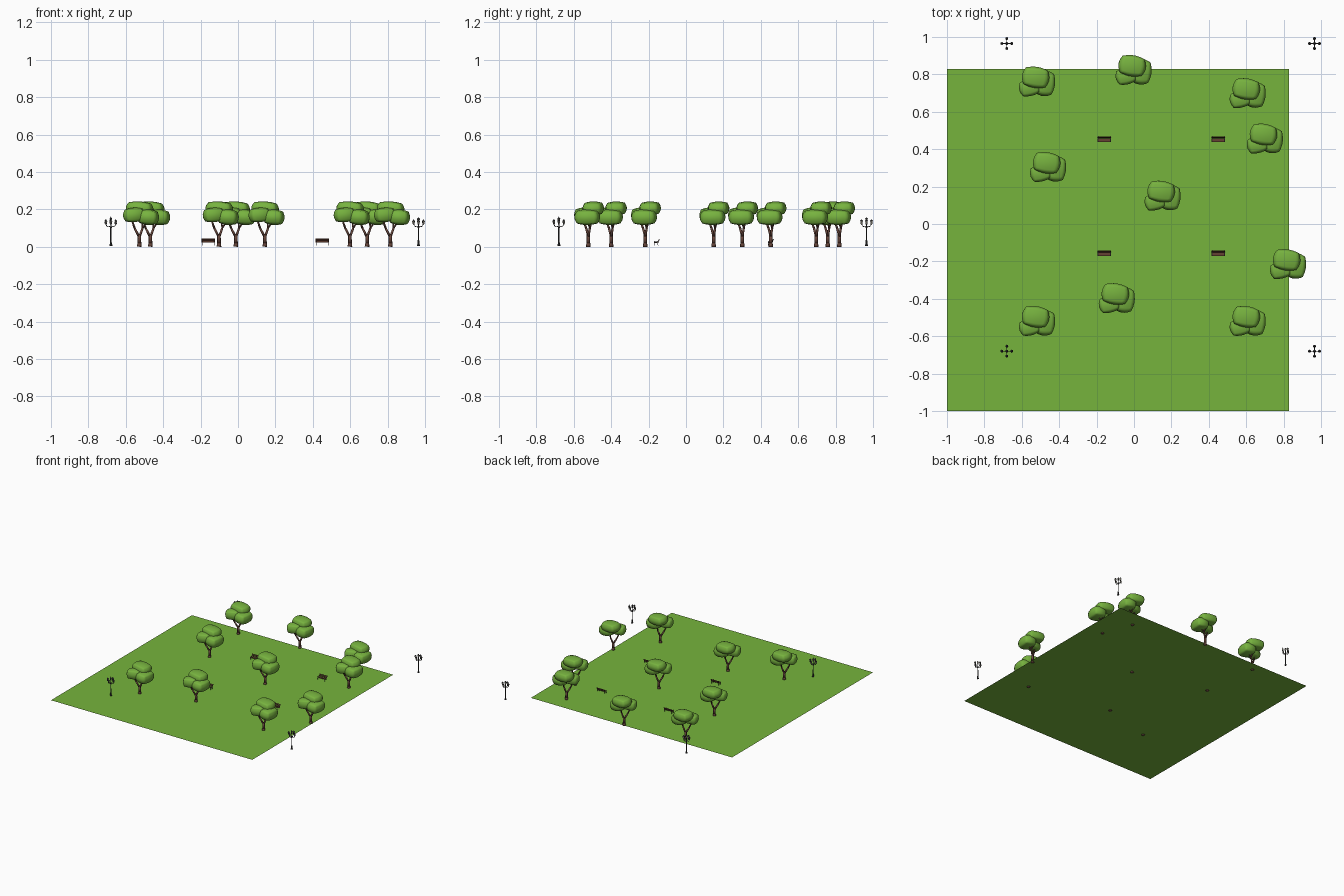
import bpy, bmesh, math
from mathutils import Vector, Matrix

if "Cube" in bpy.data.objects:
    bpy.data.objects.remove(bpy.data.objects["Cube"])


def mat(name, col):
    m = bpy.data.materials.new(name)
    m.diffuse_color = (*col, 1)
    m.use_nodes = True
    m.node_tree.nodes["Principled BSDF"].inputs["Base Color"].default_value = m.diffuse_color
    return m


GRASS = mat("grass green", (0.18, 0.455, 0.045))
LEAF = mat("leaf green", (0.185, 0.45, 0.05))
BARK = mat("bark brown", (0.14, 0.062, 0.045))
WOOD = mat("bench wood", (0.13, 0.052, 0.032))
IRON = mat("dark iron", (0.04, 0.04, 0.042))
GLASS = mat("lamp glass", (0.42, 0.40, 0.33))


def mesh_of(bm, name, mats, smooth=False):
    bmesh.ops.recalc_face_normals(bm, faces=bm.faces)
    me = bpy.data.meshes.new(name)
    bm.to_mesh(me)
    bm.free()
    for m in mats:
        me.materials.append(m)
    for p in me.polygons:
        p.use_smooth = smooth
    return me


def place(me, name, spots):
    for i, (x, y) in enumerate(spots):
        ob = bpy.data.objects.new(f"{name}_{i + 1}", me)
        ob.location = (x, y, 0)
        bpy.context.collection.objects.link(ob)


def paint(verts, idx):
    for f in {f for v in verts for f in v.link_faces}:
        f.material_index = idx


def box(bm, c, size, idx=0, tilt=0):
    m = Matrix.Translation(c) @ Matrix.Rotation(tilt, 4, 'X') @ Matrix.Diagonal((*size, 1))
    paint(bmesh.ops.create_cube(bm, size=1, matrix=m)["verts"], idx)


def rod(bm, a, b, r1, r2, idx=0, seg=8):
    a, b = Vector(a), Vector(b)
    d = b - a
    m = Matrix.Translation((a + b) / 2) @ d.to_track_quat('Z', 'Y').to_matrix().to_4x4()
    paint(bmesh.ops.create_cone(bm, cap_ends=True, segments=seg, radius1=r1, radius2=r2,
                                depth=d.length, matrix=m)["verts"], idx)


# lawn: a single thin sheet
bm = bmesh.new()
bmesh.ops.create_grid(bm, x_segments=1, y_segments=1, size=0.915,
                      matrix=Matrix.Translation((-0.085, -0.085, 0.004)))
place(mesh_of(bm, "lawn", [GRASS]), "lawn", [(0, 0)])

trees = [(-0.528, 0.758), (-0.012, 0.82), (0.598, 0.696), (0.69, 0.453), (-0.469, 0.301),
         (0.143, 0.148), (0.814, -0.218), (-0.102, -0.4), (-0.528, -0.522), (0.598, -0.522)]

# tree canopy: three squarish rounded clumps
bm = bmesh.new()
for c, r, turn, tip in [((0.002, 0.026, 0.205), (0.074, 0.057, 0.037), -0.15, 0.06),
                        ((-0.029, -0.028, 0.170), (0.058, 0.046, 0.039), 0.25, -0.08),
                        ((0.049, -0.006, 0.158), (0.057, 0.069, 0.042), -0.12, 0.08)]:
    b = bmesh.new()
    bmesh.ops.create_cube(b, size=2)
    bmesh.ops.subdivide_edges(b, edges=b.edges[:], cuts=6, use_grid_fill=True)
    for v in b.verts:
        v.co = v.co.normalized().lerp(v.co, 0.3)
    b.transform(Matrix.Translation(c) @ Matrix.Rotation(turn, 4, 'Z')
                @ Matrix.Rotation(tip, 4, 'Y') @ Matrix.Diagonal((*r, 1)))
    tmp = bpy.data.meshes.new("clump")
    b.to_mesh(tmp)
    b.free()
    bm.from_mesh(tmp)
    bpy.data.meshes.remove(tmp)
place(mesh_of(bm, "tree_canopy", [LEAF], True), "tree_canopy", trees)

# tree trunk: flared foot, fork and branches
bm = bmesh.new()
rod(bm, (0, 0, 0), (0.001, 0, 0.02), 0.013, 0.010)
rod(bm, (0.001, 0, 0.02), (0, 0, 0.065), 0.010, 0.009)
for a, b, r1, r2 in [((-0.002, 0, 0.055), (-0.025, -0.012, 0.10), 0.007, 0.006),
                     ((-0.025, -0.012, 0.10), (-0.042, -0.030, 0.15), 0.006, 0.004),
                     ((0.002, 0, 0.055), (0.018, 0.008, 0.10), 0.007, 0.006),
                     ((0.018, 0.008, 0.10), (0.045, -0.005, 0.14), 0.005, 0.004),
                     ((0.018, 0.008, 0.10), (0.008, 0.032, 0.18), 0.005, 0.004)]:
    rod(bm, a, b, r1, r2)
place(mesh_of(bm, "tree_trunk", [BARK], True), "tree_trunk", trees)

# bench: slatted seat and leaning back on two iron frames
bm = bmesh.new()
for y in (-0.011, -0.004, 0.003):
    box(bm, (0, y, 0.023), (0.072, 0.006, 0.003))
for i in range(3):
    box(bm, (0, 0.009 + 0.0022 * i, 0.028 + 0.006 * i), (0.072, 0.003, 0.005), 0, -0.35)
for x in (-0.032, 0.032):
    box(bm, (x, -0.003, 0.0205), (0.003, 0.022, 0.002), 1)
    rod(bm, (x, -0.010, 0.020), (x, -0.013, 0.006), 0.0014, 0.0014, 1, 6)
    rod(bm, (x, 0.006, 0.020), (x, 0.009, 0.006), 0.0014, 0.0014, 1, 6)
    rod(bm, (x, 0.008, 0.020), (x, 0.017, 0.042), 0.0012, 0.0012, 1, 6)
    rod(bm, (x, -0.013, 0.030), (x, 0.011, 0.030), 0.0012, 0.0012, 1, 6)
    rod(bm, (x, -0.012, 0.021), (x, -0.012, 0.030), 0.0012, 0.0012, 1, 6)
place(mesh_of(bm, "bench", [WOOD, IRON]), "bench",
      [(x, y) for x in (-0.16, 0.45) for y in (-0.158, 0.452)])


# street lamp: pole, four curved arms and five lanterns
def lantern(bm, x, y, z):
    rod(bm, (x, y, z - 0.003), (x, y, z), 0.002, 0.005, 0)
    rod(bm, (x, y, z), (x, y, z + 0.016), 0.0045, 0.0068, 1, 6)
    rod(bm, (x, y, z + 0.016), (x, y, z + 0.024), 0.0085, 0.002, 0, 6)
    rod(bm, (x, y, z + 0.024), (x, y, z + 0.028), 0.0012, 0.0008, 0, 6)
    for k in range(6):
        u = Vector((math.cos(k * math.pi / 3), math.sin(k * math.pi / 3), 0))
        p = Vector((x, y, z))
        rod(bm, p + u * 0.0046, p + u * 0.007 + Vector((0, 0, 0.016)), 0.0008, 0.0008, 0, 4)


bm = bmesh.new()
for z0, z1, r0, r1 in [(0.005, 0.011, 0.008, 0.008), (0.011, 0.035, 0.006, 0.004),
                       (0.035, 0.132, 0.0035, 0.0028), (0.1, 0.106, 0.005, 0.005)]:
    rod(bm, (0, 0, z0), (0, 0, z1), r0, r1)
lantern(bm, 0, 0, 0.133)
for k in range(4):
    d = Vector((math.cos(k * math.pi / 2), math.sin(k * math.pi / 2), 0))
    path = [(0, 0.110), (0.012, 0.107), (0.022, 0.110), (0.025, 0.120)]
    pts = [d * r + Vector((0, 0, z)) for r, z in path]
    for a, b in zip(pts, pts[1:]):
        rod(bm, a, b, 0.0018, 0.0018, 0, 6)
    lantern(bm, d.x * 0.0265, d.y * 0.0265, 0.121)
place(mesh_of(bm, "street_lamp", [IRON, GLASS]), "street_lamp",
      [(x, y) for x in (-0.68, 0.965) for y in (-0.68, 0.965)])
